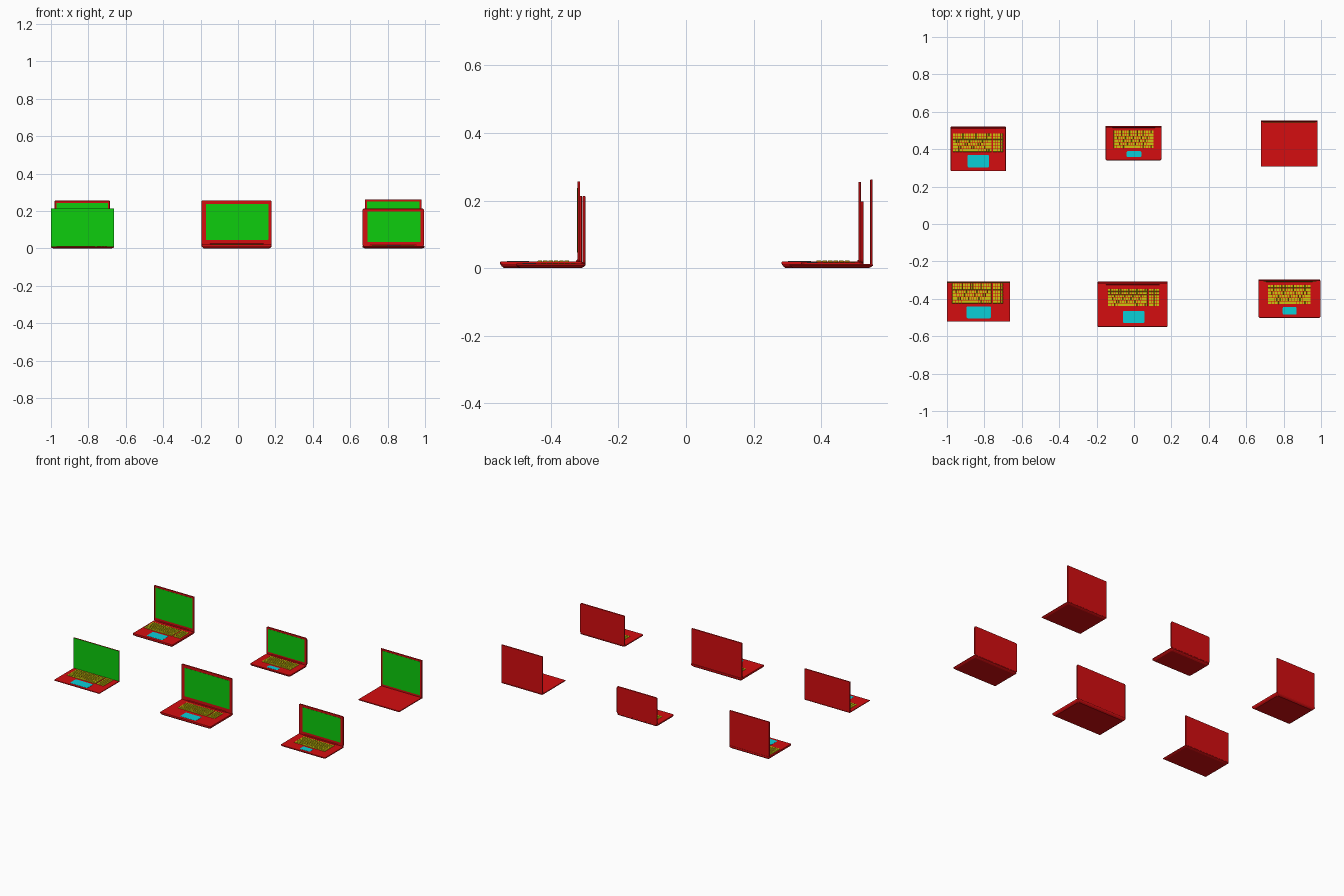
import bpy, bmesh, math
from mathutils import Vector

cube = bpy.data.objects.get("Cube")
if cube:
    bpy.data.objects.remove(cube, do_unlink=True)


def material(name, color):
    m = bpy.data.materials.new(name)
    m.use_nodes = True
    m.diffuse_color = (*color, 1)
    m.node_tree.nodes["Principled BSDF"].inputs["Base Color"].default_value = (*color, 1)
    return m


RED = material("red shell", (0.66, 0.004, 0.005))
GREEN = material("green screen", (0.004, 0.61, 0.004))
YELLOW = material("yellow keys", (0.62, 0.56, 0.004))
CYAN = material("cyan touchpad", (0.003, 0.62, 0.68))


def finish(name, bm, mat):
    bmesh.ops.recalc_face_normals(bm, faces=bm.faces)
    mesh = bpy.data.meshes.new(name)
    bm.to_mesh(mesh)
    bm.free()
    mesh.materials.append(mat)
    obj = bpy.data.objects.new(name, mesh)
    bpy.context.collection.objects.link(obj)
    return obj


def outline(u0, u1, v0, v1, r, steps=4):
    """Rounded rectangle as a list of 2D points."""
    r = max(r, 0.0005)
    corners = [(u1 - r, v1 - r), (u0 + r, v1 - r), (u0 + r, v0 + r), (u1 - r, v0 + r)]
    pts = []
    for i, (cu, cv) in enumerate(corners):
        for s in range(steps + 1):
            a = (i + s / steps) * math.pi / 2
            pts.append((cu + r * math.cos(a), cv + r * math.sin(a)))
    return pts


def slab(name, rect, rings, r, mat, upright=False):
    """Stack of (inset, level) rings; upright slabs lie in the xz plane."""
    bm = bmesh.new()
    u0, u1, v0, v1 = rect
    loops = []
    for inset, level in rings:
        pts = outline(u0 + inset, u1 - inset, v0 + inset, v1 - inset, r)
        loops.append([bm.verts.new((u, level, v) if upright else (u, v, level)) for u, v in pts])
    for a, b in zip(loops, loops[1:]):
        for i in range(len(a)):
            j = (i + 1) % len(a)
            bm.faces.new((a[i], a[j], b[j], b[i]))
    bm.faces.new(loops[0])
    bm.faces.new(loops[-1])
    return finish(name, bm, mat)


# Key widths per row, in key units (each row adds up to 15)
ROWS = [
    [1.25] * 3 + [6.25] + [1] * 5,
    [2.25] + [1] * 10 + [2.75],
    [1.75] + [1] * 11 + [2.25],
    [1.5] + [1] * 12 + [1.5],
    [1] * 13 + [2],
    [1] * 15,
]


def add_key(bm, x0, x1, y0, y1, z):
    """Single raised key with a slightly smaller top."""
    gap, t = 0.0011, 0.0007
    x0, x1, y0, y1 = x0 + gap, x1 - gap, y0 + gap, y1 - gap
    low = [bm.verts.new(p) for p in
           ((x0, y0, z), (x1, y0, z), (x1, y1, z), (x0, y1, z))]
    mid = Vector(((x0 + x1) / 2, (y0 + y1) / 2, 0))
    top = []
    for v in low:
        d = mid - v.co
        top.append(bm.verts.new(v.co + Vector((math.copysign(t, d.x), math.copysign(t, d.y), 0.003))))
    bm.faces.new(top)
    for i in range(4):
        j = (i + 1) % 4
        bm.faces.new((low[i], low[j], top[j], top[i]))


def keyboard(name, rect, z, numpad):
    bm = bmesh.new()
    x0, x1, y0, y1 = rect
    total = 19.4 if numpad else 15
    unit = (x1 - x0) / total
    pitch = (y1 - y0) / len(ROWS)
    for i, row in enumerate(ROWS):
        x, y = x0, y0 + i * pitch
        for w in row:
            add_key(bm, x, x + w * unit, y, y + pitch, z)
            x += w * unit
        if numpad:
            x += 0.4 * unit
            for w in ([2, 1, 1] if i == 0 else [1] * 4):
                add_key(bm, x, x + w * unit, y, y + pitch, z)
                x += w * unit
    finish(name, bm, YELLOW)


def hinge(name, x0, x1, y, z, radius):
    bm = bmesh.new()
    bmesh.ops.create_cone(bm, cap_ends=True, segments=12, radius1=radius, radius2=radius, depth=x1 - x0)
    for v in bm.verts:
        v.co = Vector(((x0 + x1) / 2 + v.co.z, y + v.co.x, z + v.co.y))
    finish(name, bm, RED)


def laptop(name, base, deck, radius, lid_x, lid_y, height, screen,
           keys=None, numpad=False, pad=None, barrel=True):
    # Base with chamfered underside
    slab(name + " base", base,
         [(0.012, 0), (0.004, deck * 0.3), (0, deck * 0.6), (0, deck * 0.9), (0.001, deck)],
         radius, RED)
    # Lid and its screen
    front, back = lid_y
    slab(name + " lid", (*lid_x, deck - 0.001, height),
         [(0.001, front), (0, front + 0.001), (0, back - 0.001), (0.001, back)],
         radius, RED, True)
    slab(name + " screen", screen, [(0, front - 0.001), (0, front + 0.0005)], 0.001, GREEN, True)
    # Input parts on the deck
    if keys:
        keyboard(name + " keyboard", keys, deck - 0.0005, numpad)
    if pad:
        slab(name + " touchpad", pad, [(0, deck - 0.001), (0, deck + 0.001), (0.001, deck + 0.0015)],
             0.008, CYAN)
    if barrel:
        inset = (lid_x[1] - lid_x[0]) * 0.12
        hinge(name + " hinge", lid_x[0] + inset, lid_x[1] - inset, front, deck + 0.001, 0.004)


laptop("back left laptop", (-0.98, -0.685, 0.283, 0.521), 0.02, 0.003,
       (-0.98, -0.685), (0.511, 0.518), 0.255, (-0.97, -0.695, 0.04, 0.243),
       (-0.97, -0.70, 0.385, 0.485), True, (-0.89, -0.775, 0.302, 0.37))

laptop("back middle laptop", (-0.152, 0.147, 0.34, 0.525), 0.016, 0.010,
       (-0.152, 0.147), (0.517, 0.525), 0.197, (-0.138, 0.133, 0.032, 0.185),
       (-0.11, 0.105, 0.405, 0.502), False, (-0.04, 0.04, 0.357, 0.39))

laptop("back right laptop", (0.678, 0.982, 0.307, 0.553), 0.012, 0.001,
       (0.678, 0.982), (0.545, 0.552), 0.262, (0.69, 0.97, 0.025, 0.25), barrel=False)

laptop("front left laptop", (-1.0, -0.663, -0.522, -0.308), 0.01, 0.001,
       (-1.0, -0.663), (-0.314, -0.308), 0.214, (-0.999, -0.664, 0.011, 0.213),
       (-0.973, -0.70, -0.425, -0.317), True, (-0.895, -0.765, -0.505, -0.44), False)

laptop("front middle laptop", (-0.195, 0.18, -0.55, -0.307), 0.02, 0.006,
       (-0.195, 0.18), (-0.321, -0.313), 0.256, (-0.172, 0.162, 0.046, 0.237),
       (-0.14, 0.135, -0.44, -0.345), True, (-0.06, 0.057, -0.53, -0.465))

laptop("front right laptop", (0.665, 0.998, -0.502, -0.298), 0.013, 0.010,
       (0.665, 0.995), (-0.306, -0.298), 0.213, (0.692, 0.975, 0.035, 0.198),
       (0.715, 0.945, -0.43, -0.325), False, (0.795, 0.87, -0.485, -0.443))
